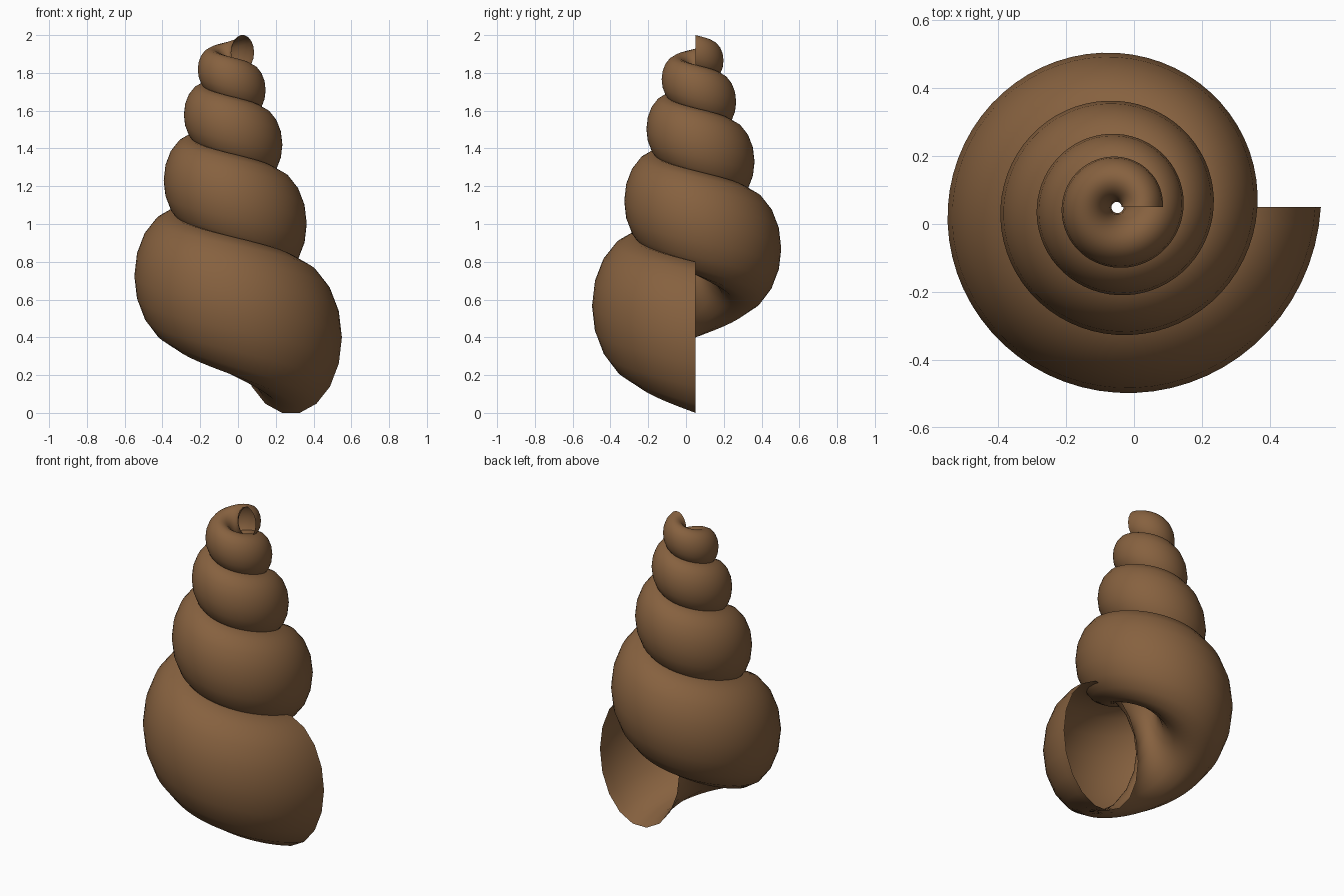
import bpy
import bmesh
from math import cos, sin, pi

cube = bpy.data.objects.get("Cube")
if cube:
    bpy.data.objects.remove(cube, do_unlink=True)

TURNS = 4
STEPS = 64            # rings per turn
SIDES = 18            # corners of the oval cross-section
SHRINK = 0.6887       # size ratio from one whorl to the next
AXIS_X, AXIS_Y = -0.05, 0.05
TIP_Z, DROP = 2.348, 1.948            # height of the ideal tip, drop to the mouth centre
PATH_R, HALF_W, HALF_H = 0.33, 0.27, 0.406   # measures at the mouth

# Shell colour
brown = bpy.data.materials.new("shell brown")
brown.use_nodes = True
colour = (0.24, 0.12, 0.05, 1)
brown.diffuse_color = colour
bsdf = brown.node_tree.nodes["Principled BSDF"]
bsdf.inputs["Base Color"].default_value = colour
bsdf.inputs["Roughness"].default_value = 0.8


def ring(bm, turn):
    """One oval cross-section, scaled by its place on the spiral."""
    size = SHRINK ** (TURNS - turn)
    theta = 2 * pi * turn
    verts = []
    for j in range(SIDES):
        phi = 2 * pi * j / SIDES
        r = size * (PATH_R + HALF_W * cos(phi))
        z = TIP_Z - size * (DROP - HALF_H * sin(phi))
        verts.append(bm.verts.new((AXIS_X + r * cos(theta), AXIS_Y + r * sin(theta), z)))
    return verts


# Spiral shell, an open tube from the apex down to the mouth
bm = bmesh.new()
rings = [ring(bm, i / STEPS) for i in range(TURNS * STEPS + 1)]
for a, b in zip(rings, rings[1:]):
    for j in range(SIDES):
        k = (j + 1) % SIDES
        bm.faces.new((a[j], b[j], b[k], a[k])).smooth = True

mesh = bpy.data.meshes.new("spiral_shell")
bm.to_mesh(mesh)
bm.free()
mesh.materials.append(brown)
shell = bpy.data.objects.new("spiral_shell", mesh)
bpy.context.collection.objects.link(shell)
